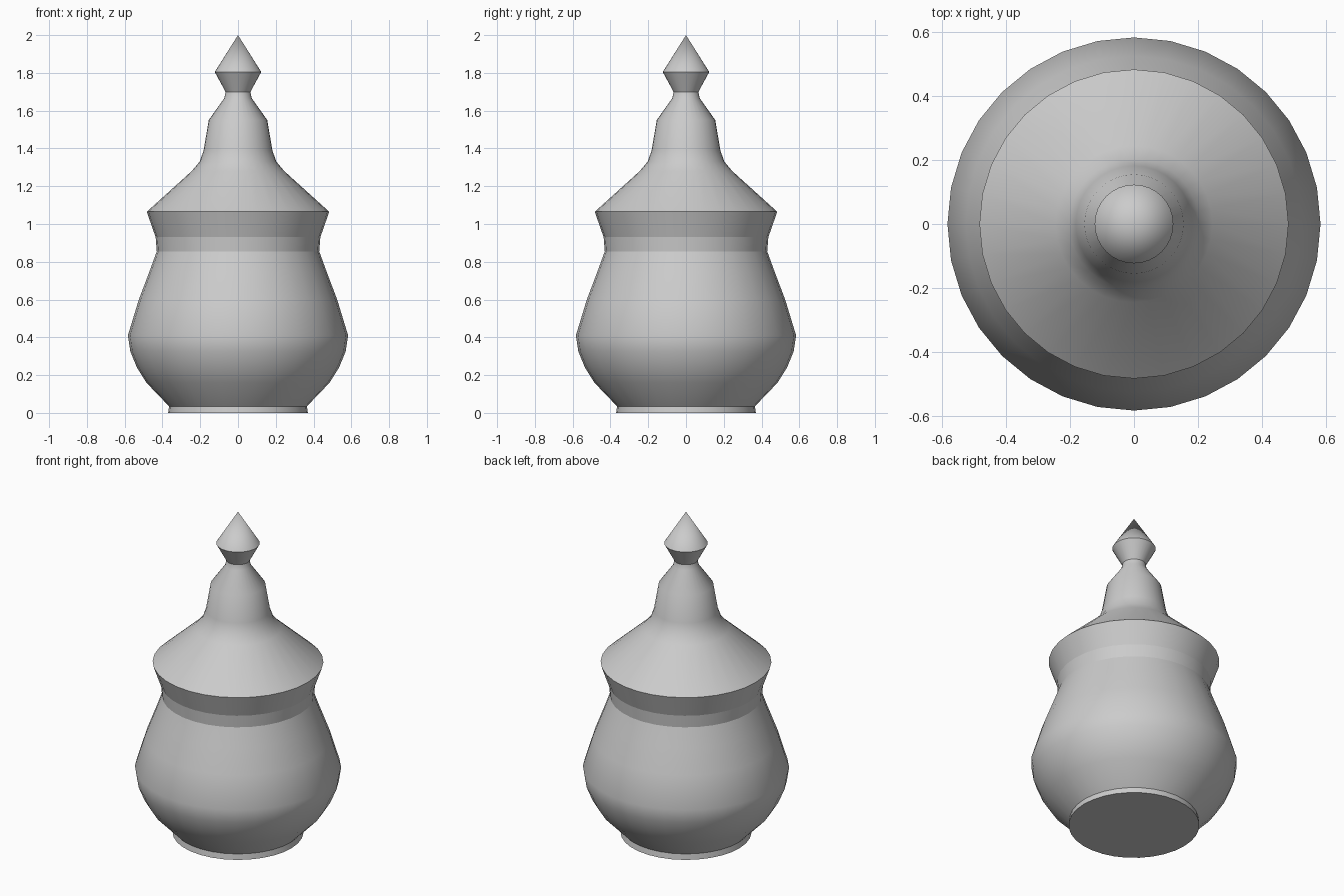
import bpy, bmesh
from math import cos, sin, tau, radians

if "Cube" in bpy.data.objects:
    bpy.data.objects.remove(bpy.data.objects["Cube"])

SIDES = 32


def lathe(name, profile):
    """Revolve (radius, height) points about z; radius 0 closes to a point."""
    bm = bmesh.new()
    rings = []
    for r, z in profile:
        if r == 0:
            rings.append([bm.verts.new((0, 0, z))] * SIDES)
        else:
            rings.append([bm.verts.new((r * cos(tau * i / SIDES), r * sin(tau * i / SIDES), z))
                          for i in range(SIDES)])
    if profile[0][1] == 0:
        bm.faces.new(rings[0][::-1])  # flat underside
    for low, high in zip(rings, rings[1:]):
        for i in range(SIDES):
            j = (i + 1) % SIDES
            corners = [low[i], low[j], high[j], high[i]]
            bm.faces.new(list(dict.fromkeys(corners)))
    mesh = bpy.data.meshes.new(name)
    bm.to_mesh(mesh)
    bm.free()
    ob = bpy.data.objects.new(name, mesh)
    bpy.context.collection.objects.link(ob)
    bpy.ops.object.select_all(action='DESELECT')
    ob.select_set(True)
    bpy.context.view_layer.objects.active = ob
    bpy.ops.object.shade_smooth_by_angle(angle=radians(35))
    return ob


# Foot ring and rounded belly
lathe("jar_body", [(0.37, 0), (0.365, 0.035), (0.485, 0.16), (0.535, 0.24),
                   (0.57, 0.325), (0.583, 0.41), (0.525, 0.60), (0.47, 0.745), (0.43, 0.855)])
# Straight neck band
lathe("neck_band", [(0.43, 0.855), (0.436, 0.93)])
# Flared rim under the lid
lathe("flared_rim", [(0.436, 0.93), (0.483, 1.065)])
# Sloping lid rising into a domed stem
lathe("lid", [(0.483, 1.065), (0.245, 1.28), (0.203, 1.33), (0.182, 1.39),
              (0.155, 1.55), (0.072, 1.667), (0.066, 1.70)])
# Pointed finial
lathe("finial", [(0.066, 1.70), (0.123, 1.805), (0, 2.0)])
